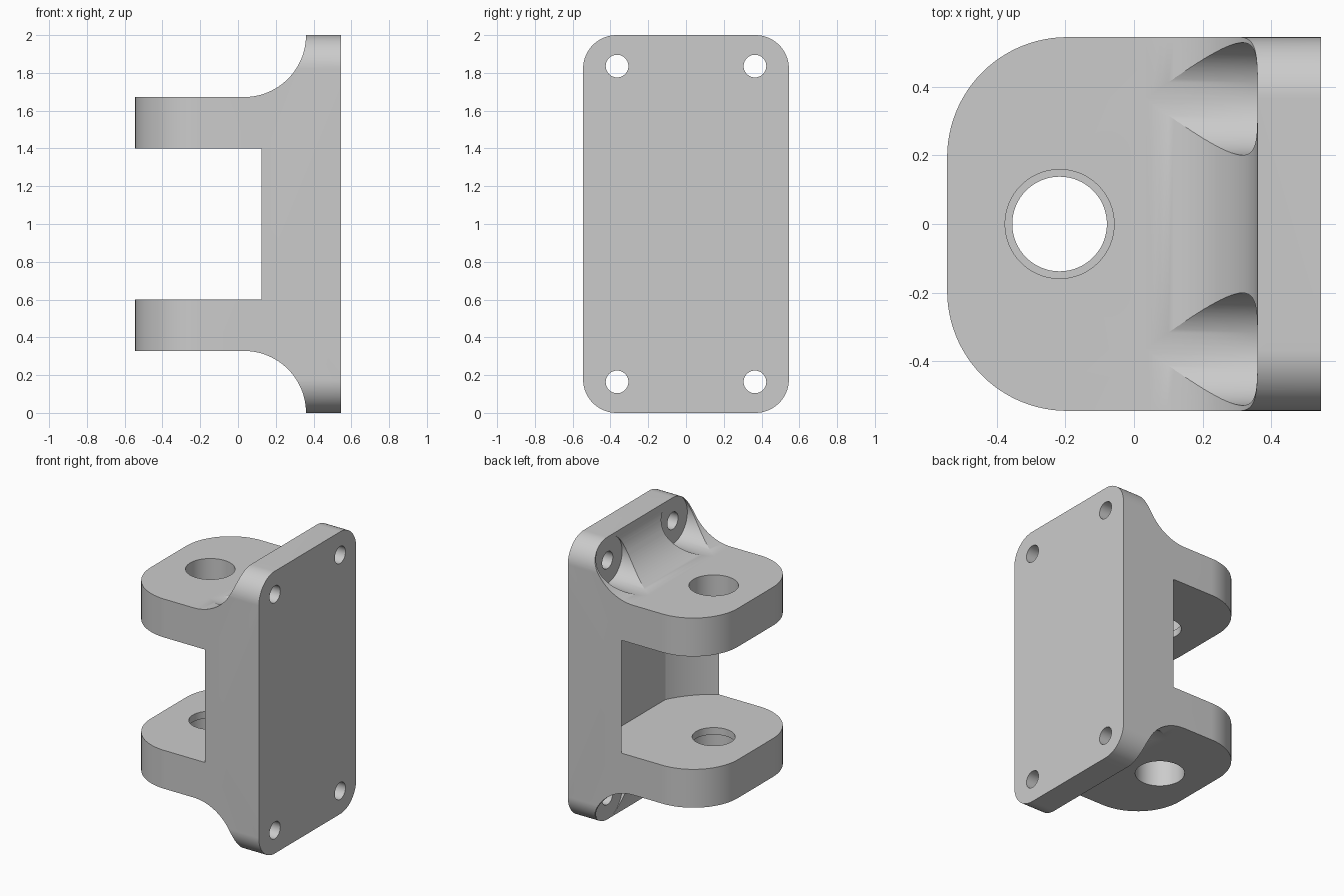
import bpy, bmesh, math

if "Cube" in bpy.data.objects:
    bpy.data.objects.remove(bpy.data.objects["Cube"])

H = 0.545                 # half width and half depth
PIVOT = (-0.217, 0.0)     # pivot hole centre
PLATE_X = 0.36            # inner face of the mounting plate


def arc(cx, cy, r, a0, a1, n=24):
    return [(cx + r * math.cos(math.radians(a0 + (a1 - a0) * i / n)),
             cy + r * math.sin(math.radians(a0 + (a1 - a0) * i / n))) for i in range(n + 1)]


def circle(cx, cy, r, n=64):
    return arc(cx, cy, r, 0, 360, n)[:-1]


def prism(name, pts, axis, lo, hi):
    """Extrude a 2D outline along an axis: x -> (y,z), y -> (x,z), z -> (x,y)."""
    place = {'x': lambda p, d: (d, p[0], p[1]),
             'y': lambda p, d: (p[0], d, p[1]),
             'z': lambda p, d: (p[0], p[1], d)}[axis]
    bm = bmesh.new()
    a = [bm.verts.new(place(p, lo)) for p in pts]
    b = [bm.verts.new(place(p, hi)) for p in pts]
    bm.faces.new(a)
    bm.faces.new(b[::-1])
    for i in range(len(pts)):
        j = (i + 1) % len(pts)
        bm.faces.new((a[i], b[i], b[j], a[j]))
    bmesh.ops.recalc_face_normals(bm, faces=bm.faces)
    mesh = bpy.data.meshes.new(name)
    bm.to_mesh(mesh)
    bm.free()
    ob = bpy.data.objects.new(name, mesh)
    bpy.context.collection.objects.link(ob)
    return ob


def boolean(target, cutter, op='DIFFERENCE'):
    cutter.hide_render = True
    mod = target.modifiers.new(cutter.name, 'BOOLEAN')
    mod.operation, mod.solver, mod.object = op, 'EXACT', cutter
    bpy.context.view_layer.objects.active = target
    bpy.ops.object.modifier_apply(modifier=mod.name)
    bpy.data.objects.remove(cutter, do_unlink=True)


# Side profile: plate with filleted arms above and below
r = 0.328
profile = [(-H, 0.328), *arc(PLATE_X - r, 0, r, 90, 0), (H, 0), (H, 2),
           *arc(PLATE_X - r, 2, r, 0, -90), (-H, 1.672)]
bracket = prism("clevis_bracket", profile, 'y', -H, H)

# Rounded arm ends (plan outline)
c = H - 0.35
plan = [(0.7, -0.7), (0.7, H), *arc(-c, c, 0.35, 90, 180), *arc(-c, -c, 0.35, 180, 270), (0.7, -H)]
boolean(bracket, prism("plan_outline", plan[1:], 'z', -0.1, 2.1), 'INTERSECT')

# Rounded plate corners
c, r = H - 0.178, 0.178
plate = [*arc(c, 2 - r, r, 0, 90), *arc(-c, 2 - r, r, 90, 180),
         *arc(-c, r, r, 180, 270), *arc(c, r, r, 270, 360)]
boolean(bracket, prism("plate_outline", plate, 'x', -0.7, 0.7), 'INTERSECT')

# Slot between the arms, with swing clearance around the pivot
R = 0.643
a = math.degrees(math.acos((PLATE_X - PIVOT[0]) / R))
slot = [*arc(*PIVOT, R, -66, -a), *arc(*PIVOT, R, a, 66), (-0.8, 0.7), (-0.8, -0.7)]
boolean(bracket, prism("slot_cutter", slot, 'z', 0.6, 1.4))

# Pivot bore with a wider counterbore from the outer sides
boolean(bracket, prism("bore_cutter", circle(*PIVOT, 0.138), 'z', -0.1, 2.1))
for lo, hi in ((-0.1, 0.55), (1.45, 2.1)):
    boolean(bracket, prism("counterbore_cutter", circle(*PIVOT, 0.159), 'z', lo, hi))

# Four screw holes with spot faces cut through the fillets
for y in (-0.365, 0.365):
    for z in (0.164, 1.836):
        boolean(bracket, prism("spot_face_cutter", circle(y, z, 0.164), 'x', -0.2, PLATE_X))
        boolean(bracket, prism("screw_cutter", circle(y, z, 0.06, 40), 'x', 0.2, 0.7))

# Smooth shading with crisp edges
bpy.ops.object.select_all(action='DESELECT')
bracket.select_set(True)
bpy.context.view_layer.objects.active = bracket
bpy.ops.object.shade_smooth_by_angle(angle=math.radians(20))
